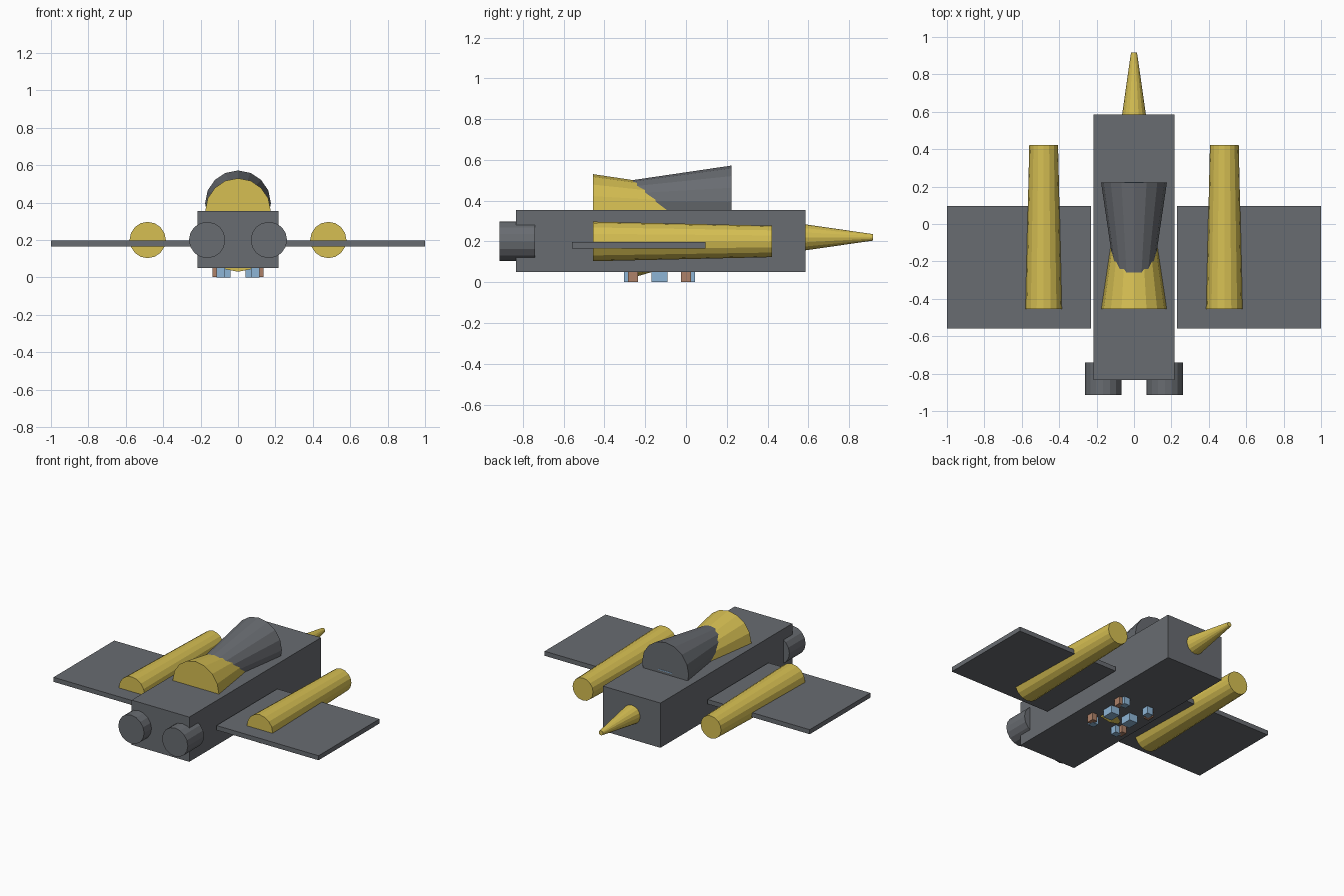
import bpy, bmesh, math
from mathutils import Matrix

if "Cube" in bpy.data.objects:
    bpy.data.objects.remove(bpy.data.objects["Cube"])


def material(name, rgb):
    m = bpy.data.materials.new(name)
    m.diffuse_color = (*rgb, 1)
    m.use_nodes = True
    m.node_tree.nodes["Principled BSDF"].inputs["Base Color"].default_value = m.diffuse_color
    return m


GREY = material("slate grey", (0.14, 0.15, 0.165))
YELLOW = material("mustard yellow", (0.67, 0.52, 0.085))
BLUE = material("light blue", (0.27, 0.46, 0.67))
BROWN = material("tan brown", (0.42, 0.22, 0.14))


def finish(name, bm, mat):
    mesh = bpy.data.meshes.new(name)
    bm.to_mesh(mesh)
    bm.free()
    mesh.materials.append(mat)
    ob = bpy.data.objects.new(name, mesh)
    bpy.context.collection.objects.link(ob)
    return ob


def box(name, x, y, z, mat):
    """Box from (min, max) ranges."""
    bm = bmesh.new()
    size = [r[1] - r[0] for r in (x, y, z)]
    mid = [(r[1] + r[0]) / 2 for r in (x, y, z)]
    bmesh.ops.create_cube(bm, size=1,
                          matrix=Matrix.Translation(mid) @ Matrix.Diagonal((*size, 1)))
    return finish(name, bm, mat)


def tube(name, x, z, y0, y1, r0, r1, mat, sides=16):
    """Capped cone or cylinder along y."""
    bm = bmesh.new()
    turn = Matrix.Rotation(-math.pi / 2, 4, 'X')
    bmesh.ops.create_cone(bm, cap_ends=True, segments=sides, radius1=r0, radius2=r1,
                          depth=y1 - y0,
                          matrix=Matrix.Translation((x, (y0 + y1) / 2, z)) @ turn)
    return finish(name, bm, mat)


# Central fuselage and tapered tail spike
box("fuselage", (-0.217, 0.217), (-0.835, 0.585), (0.05, 0.355), GREY)
tube("spike", 0, 0.22, 0.57, 0.917, 0.066, 0.016, YELLOW)

# Canopy: two opposed cones half sunk into the fuselage
tube("canopy_front", 0, 0.355, -0.455, 0.0, 0.175, 0.107, YELLOW)
tube("canopy_rear", 0, 0.396, -0.26, 0.222, 0.105, 0.176, GREY)
box("canopy_slot", (-0.05, 0.05), (0.215, 0.224), (0.372, 0.378), BLUE)

# Belly cone that just breaks through the underside
tube("belly_cone", 0, 0.2, -0.235, 0.0, 0.17, 0.1, YELLOW)


def span(a, b, s):
    return (a, b) if s > 0 else (-b, -a)


for side, s in (("right", 1), ("left", -1)):
    # Wing, pod through the wing, and engine
    box(side + "_wing", span(0.23, 1.0, s), (-0.56, 0.095), (0.165, 0.196), GREY)
    tube(side + "_pod", s * 0.483, 0.2, -0.455, 0.422, 0.097, 0.077, YELLOW)
    tube(side + "_engine", s * 0.165, 0.2, -0.915, -0.74, 0.097, 0.097, GREY)
    # Small feet under the belly
    box(side + "_middle_foot", span(0.04, 0.105, s), (-0.17, -0.09), (0, 0.06), BLUE)
    for end, y_blue, y_brown in (("front", (-0.305, -0.26), (-0.285, -0.235)),
                                 ("rear", (0.0, 0.045), (-0.025, 0.025))):
        box(f"{side}_{end}_foot", span(0.07, 0.115, s), y_blue, (0, 0.06), BLUE)
        box(f"{side}_{end}_foot_pad", span(0.1, 0.137, s), y_brown, (0.001, 0.06), BROWN)
